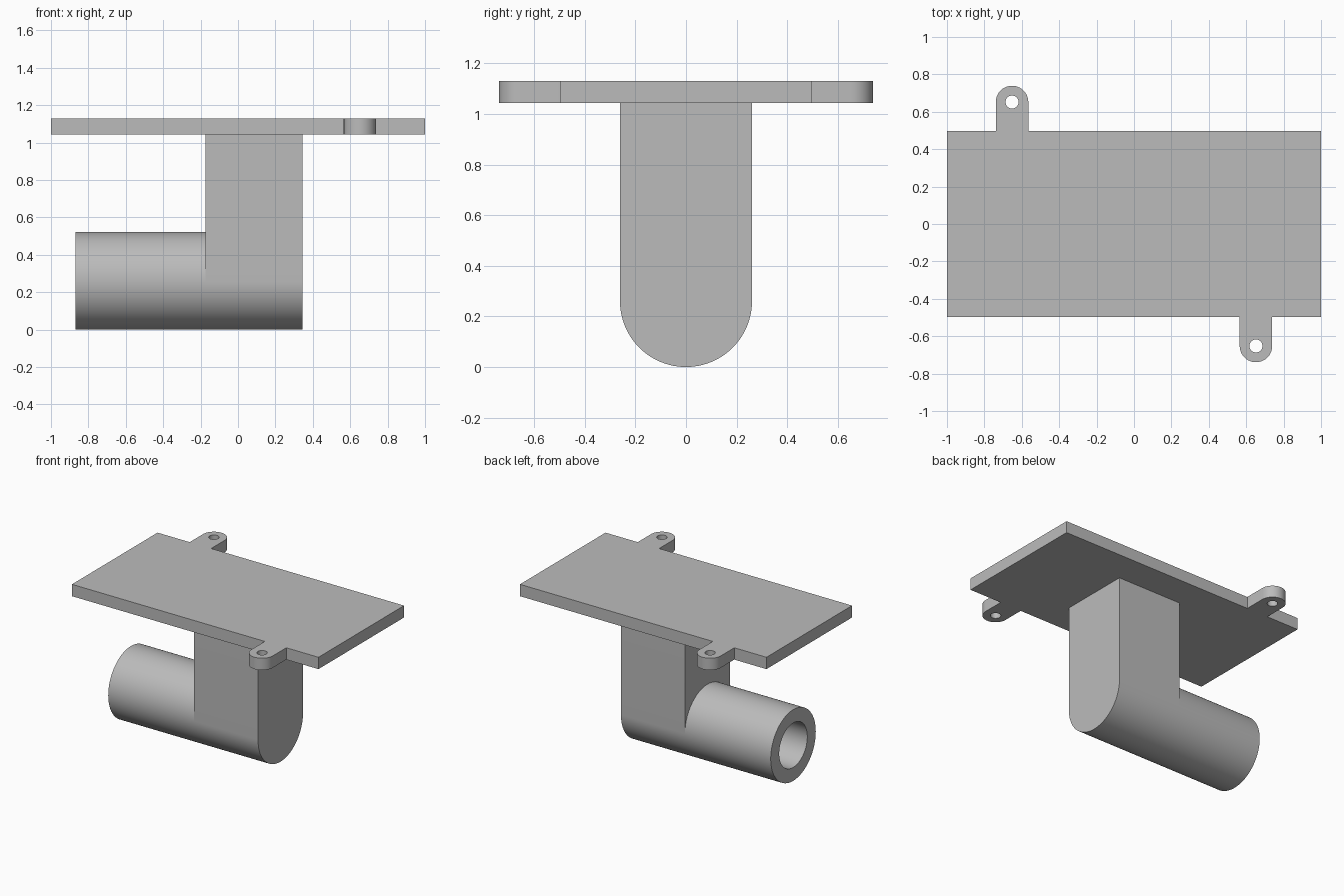
import bpy, bmesh, math
from mathutils import Matrix

cube = bpy.data.objects.get("Cube")
if cube:
    bpy.data.objects.remove(cube, do_unlink=True)

grey = bpy.data.materials.new("plain_grey")
grey.use_nodes = True
grey.diffuse_color = (0.5, 0.5, 0.5, 1)
grey.node_tree.nodes["Principled BSDF"].inputs["Base Color"].default_value = grey.diffuse_color


def arc(cx, cy, r, start, end, steps):
    """Points along an arc, angles in degrees."""
    angles = [math.radians(start + (end - start) * i / steps) for i in range(steps + 1)]
    return [(cx + r * math.cos(a), cy + r * math.sin(a)) for a in angles]


def circle(cx, cy, r, steps):
    return arc(cx, cy, r, 0, 360, steps)[:-1]


def extrude_profile(name, loops, low, high, along_x=False):
    """Fill closed loops (inner loops become holes) and extrude from low to high."""
    curve = bpy.data.curves.new(name + "_profile", 'CURVE')
    curve.dimensions = '2D'
    curve.fill_mode = 'BOTH'
    curve.extrude = (high - low) / 2
    for points in loops:
        spline = curve.splines.new('POLY')
        spline.points.add(len(points) - 1)
        for p, (u, v) in zip(spline.points, points):
            p.co = (u, v, 0, 1)
        spline.use_cyclic_u = True
    helper = bpy.data.objects.new(name + "_helper", curve)
    bpy.context.collection.objects.link(helper)
    graph = bpy.context.evaluated_depsgraph_get()
    mesh = bpy.data.meshes.new_from_object(helper.evaluated_get(graph))
    bpy.data.objects.remove(helper, do_unlink=True)
    bpy.data.curves.remove(curve)

    # Weld caps to walls, flatten the caps and place the part
    bm = bmesh.new()
    bm.from_mesh(mesh)
    bmesh.ops.remove_doubles(bm, verts=bm.verts, dist=0.0001)
    bmesh.ops.recalc_face_normals(bm, faces=bm.faces)
    bm.transform(Matrix.Translation((0, 0, (low + high) / 2)))
    if along_x:
        # Profile (u, v) becomes (y, z), depth becomes x
        bm.transform(Matrix(((0, 0, 1, 0), (1, 0, 0, 0), (0, 1, 0, 0), (0, 0, 0, 1))))
    bm.to_mesh(mesh)
    bm.free()
    mesh.name = name
    mesh.materials.clear()
    mesh.materials.append(grey)
    obj = bpy.data.objects.new(name, mesh)
    bpy.context.collection.objects.link(obj)
    bpy.ops.object.select_all(action='DESELECT')
    obj.select_set(True)
    bpy.context.view_layer.objects.active = obj
    bpy.ops.object.shade_smooth_by_angle(angle=math.radians(30))
    return obj


# Main sizes
plate_bottom, plate_top, plate_half = 1.043, 1.13, 0.496
tab, tab_r, hole_r = 0.652, 0.087, 0.035
pipe_r, bore_r = 0.261, 0.163
post_left, post_right, pipe_end = -0.174, 0.345, -0.87

# Mounting plate with a screw tab on opposite long edges
half = [(-1, -plate_half), (tab - tab_r, -plate_half)]
half += arc(tab, -tab, tab_r, 180, 360, 24)
half += [(tab + tab_r, -plate_half), (1, -plate_half)]
outline = half + [(-x, -y) for x, y in half]
holes = [circle(s * tab, -s * tab, hole_r, 32) for s in (1, -1)]
extrude_profile("mounting_plate", [outline] + holes, plate_bottom, plate_top)

# Post with rounded lower end
post = arc(0, pipe_r, pipe_r, 180, 360, 48)
post += [(pipe_r, plate_bottom), (-pipe_r, plate_bottom)]
extrude_profile("post", [post], post_left, post_right, along_x=True)

# Hollow pipe, closed at its inner end by the post
pipe = [circle(0, pipe_r, r, 96) for r in (pipe_r, bore_r)]
extrude_profile("pipe", pipe, pipe_end, post_left, along_x=True)
